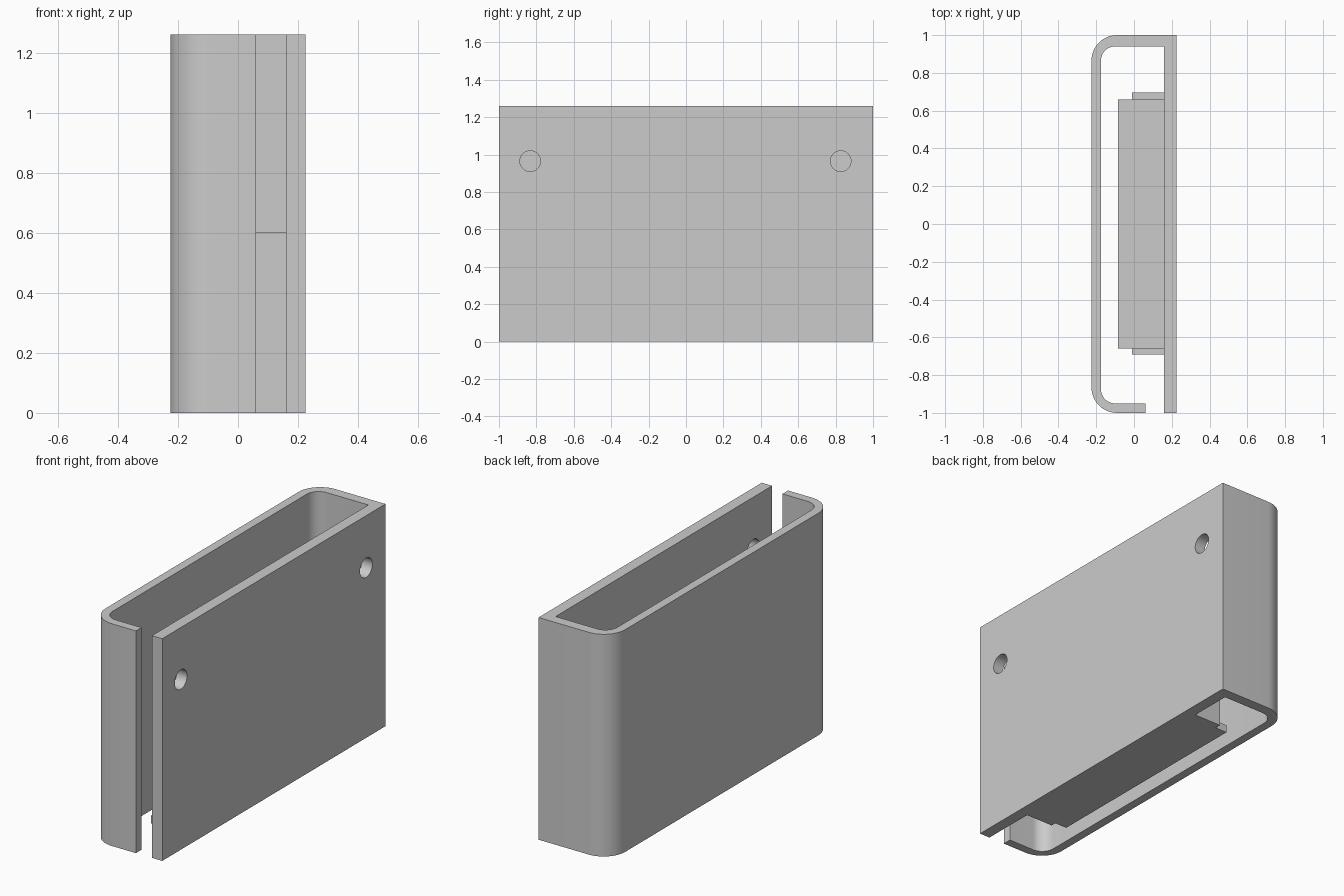
import bpy, bmesh
from math import sin, cos, radians, pi

cube = bpy.data.objects.get("Cube")
if cube:
    bpy.data.objects.remove(cube, do_unlink=True)

HEIGHT = 1.26
grey = bpy.data.materials.new("plain grey")
grey.use_nodes = True
GREY = (0.6, 0.6, 0.6, 1)
grey.diffuse_color = GREY
grey.node_tree.nodes["Principled BSDF"].inputs["Base Color"].default_value = GREY


def arc(cx, cy, r, start, end, steps=12):
    """Points along a circular corner, angles in degrees."""
    angles = [radians(start + (end - start) * i / steps) for i in range(steps + 1)]
    return [(cx + r * cos(a), cy + r * sin(a)) for a in angles]


def extrude(name, outline, height):
    """Upright prism standing on the ground from a plan outline."""
    bm = bmesh.new()
    base = bm.faces.new([bm.verts.new((x, y, 0)) for x, y in outline])
    top = bmesh.ops.extrude_face_region(bm, geom=[base])["geom"]
    bmesh.ops.translate(bm, vec=(0, 0, height),
                        verts=[v for v in top if isinstance(v, bmesh.types.BMVert)])
    bmesh.ops.recalc_face_normals(bm, faces=bm.faces)
    mesh = bpy.data.meshes.new(name)
    bm.to_mesh(mesh)
    bm.free()
    mesh.materials.append(grey)
    obj = bpy.data.objects.new(name, mesh)
    bpy.context.collection.objects.link(obj)
    return obj


def slab(name, x0, x1, y0, y1, height):
    return extrude(name, [(x0, y0), (x1, y0), (x1, y1), (x0, y1)], height)


# Wraparound shell: mounting plate, back wall, rounded side wall and front lip
outline = [(0.06, -0.95)]
outline += arc(-0.10, -0.875, 0.075, 270, 180)
outline += arc(-0.10, 0.865, 0.075, 180, 90)
outline += [(0.16, 0.94), (0.16, -1), (0.225, -1), (0.225, 1)]
outline += arc(-0.09, 0.865, 0.135, 90, 180)
outline += arc(-0.09, -0.865, 0.135, 180, 270)
outline += [(0.06, -1)]
shell = extrude("holder_shell", outline, HEIGHT)

# Screw holes through the mounting plate
for y in (-0.833, 0.827):
    bpy.ops.mesh.primitive_cylinder_add(vertices=48, radius=0.055, depth=0.2,
                                        location=(0.19, y, 0.965),
                                        rotation=(0, pi / 2, 0))
    cutter = bpy.context.object
    cutter.name = "hole_cutter"
    cutter.hide_render = True
    cutter.data.materials.append(grey)
    cut = shell.modifiers.new("screw_hole", "BOOLEAN")
    cut.operation, cut.solver, cut.object = "DIFFERENCE", "EXACT", cutter
    bpy.ops.object.select_all(action="DESELECT")
    shell.select_set(True)
    bpy.context.view_layer.objects.active = shell
    bpy.ops.object.modifier_apply(modifier=cut.name)
    bpy.data.objects.remove(cutter, do_unlink=True)
bpy.ops.object.shade_smooth_by_angle(angle=radians(30))

# Inner shelf with an upright rib at each end
slab("shelf", -0.085, 0.16, -0.66, 0.66, 0.043)
slab("front_rib", -0.01, 0.16, -0.69, -0.66, 0.6)
slab("back_rib", -0.01, 0.16, 0.66, 0.695, 0.6)
